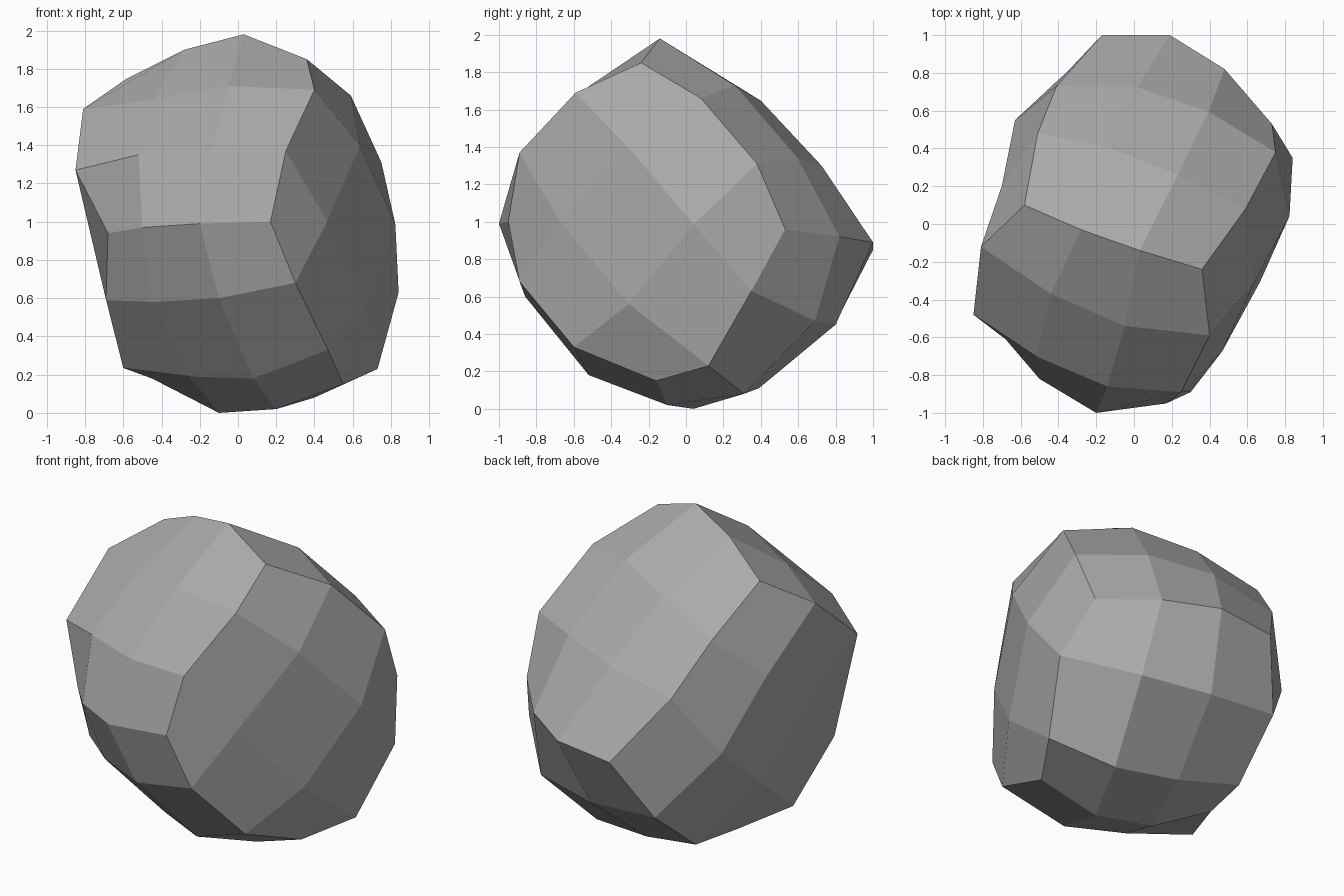
import bpy
import bmesh
from mathutils import Vector

default_cube = bpy.data.objects.get("Cube")
if default_cube:
    bpy.data.objects.remove(default_cube, do_unlink=True)

STEPS = 3                      # each boulder side is a grid of 3 x 3 facets
SWELL = .02                    # outward swell of the evenly rounded sides
CENTRE = Vector((0, 0, 1))

# Eight corners of the boulder: a to d on its left end, e to h on its right end
corners = {
    "a": (.36, -.24, 1.85), "b": (.73, .53, .96),
    "c": (.55, -.16, .15), "d": (.17, -.95, 1),
    "e": (-.68, -.61, .94), "f": (-.58, .1, 1.75),
    "g": (-.17, 1, .85), "h": (-.45, .14, .18),
}

# Two knots along every rounded ridge that joins two corners
ridges = {
    "ab": ((.59, .08, 1.66), (.75, .38, 1.31)),
    "bc": ((.84, .35, .63), (.73, .12, .23)),
    "cd": ((.47, -.6, .33), (.3, -.89, .68)),
    "da": ((.25, -.89, 1.37), (.4, -.59, 1.69)),
    "fg": ((-.51, .48, 1.5), (-.41, .73, 1.21)),
    "gh": ((-.35, .81, .48), (-.39, .46, .19)),
    "he": ((-.6, -.2, .235), (-.69, -.48, .59)),
    "ef": ((-.85, -.48, 1.27), (-.81, -.12, 1.59)),
    "af": ((.03, -.14, 1.98), (-.28, -.03, 1.9)),
    "bg": ((.48, .82, .92), (.19, 1, .89)),
    "ch": ((.2, -.1, .02), (-.1, .04, 0)),
    "de": ((-.2, -1, .99), (-.5, -.82, .97)),
}

# Six sides as corner loops; uneven ones list the knot nearest each corner
sides = {
    "abcd": None,
    "abgf": None,
    "adef": ((-.05, -.54, 1.71), (-.14, -.86, 1.36), (-.52, -.7, 1.35), (-.44, -.37, 1.64)),
    "fehg": ((-.7, .2, 1.23), (-.74, -.15, .92), (-.66, .2, .55), (-.63, .55, .855)),
    "bchg": ((.52, .69, .47), (.4, .31, .08), (0, .39, .11), (.1, .8, .45)),
    "dche": ((-.1, -.86, .6), (.08, -.52, .18), (-.25, -.37, .19), (-.45, -.67, .58)),
}


def ridge_points(start, end):
    """All points along the ridge from one corner to another."""
    if start + end in ridges:
        knots = ridges[start + end]
    else:
        knots = reversed(ridges[end + start])
    return [Vector(p) for p in (corners[start], *knots, corners[end])]


def rounded_knots(near, far, first, last):
    """Blend the four ridges of a side into its inner knots, then swell them."""
    normal = (near[-1] - near[0] + far[-1] - far[0]).cross(
        first[-1] - first[0] + last[-1] - last[0]).normalized()
    middle = (near[0] + near[-1] + far[0] + far[-1]) / 4
    if normal.dot(middle - CENTRE) < 0:
        normal.negate()
    knots = []
    for i, j in ((1, 1), (2, 1), (2, 2), (1, 2)):
        u, v = i / STEPS, j / STEPS
        flat = near[0].lerp(near[-1], u).lerp(far[0].lerp(far[-1], u), v)
        blend = near[i].lerp(far[i], v) + first[j].lerp(last[j], u) - flat
        knots.append(blend + normal * SWELL)
    return knots


def side_grid(loop, knots):
    """Rows of points that cover one side, bounded by its four ridges."""
    p, q, r, s = loop
    near, far = ridge_points(p, q), ridge_points(s, r)
    first, last = ridge_points(p, s), ridge_points(q, r)
    kp, kq, kr, ks = knots or rounded_knots(near, far, first, last)
    return [near, [first[1], kp, kq, last[1]], [first[2], ks, kr, last[2]], far]


# Boulder: build the six faceted sides and weld them along the ridges
bm = bmesh.new()
for loop, knots in sides.items():
    grid = [[bm.verts.new(p) for p in row] for row in side_grid(loop, knots)]
    for low, high in zip(grid, grid[1:]):
        for i in range(STEPS):
            bm.faces.new((low[i], low[i + 1], high[i + 1], high[i]))
bmesh.ops.remove_doubles(bm, verts=bm.verts[:], dist=.001)
bmesh.ops.recalc_face_normals(bm, faces=bm.faces[:])

mesh = bpy.data.meshes.new("boulder")
bm.to_mesh(mesh)
bm.free()
boulder = bpy.data.objects.new("boulder", mesh)
bpy.context.collection.objects.link(boulder)

# Plain grey stone, left flat shaded
stone = bpy.data.materials.new("grey_stone")
stone.use_nodes = True
grey = (.4, .4, .4, 1)
stone.diffuse_color = grey
shader = next(n for n in stone.node_tree.nodes if n.type == "BSDF_PRINCIPLED")
shader.inputs["Base Color"].default_value = grey
shader.inputs["Roughness"].default_value = .9
mesh.materials.append(stone)
